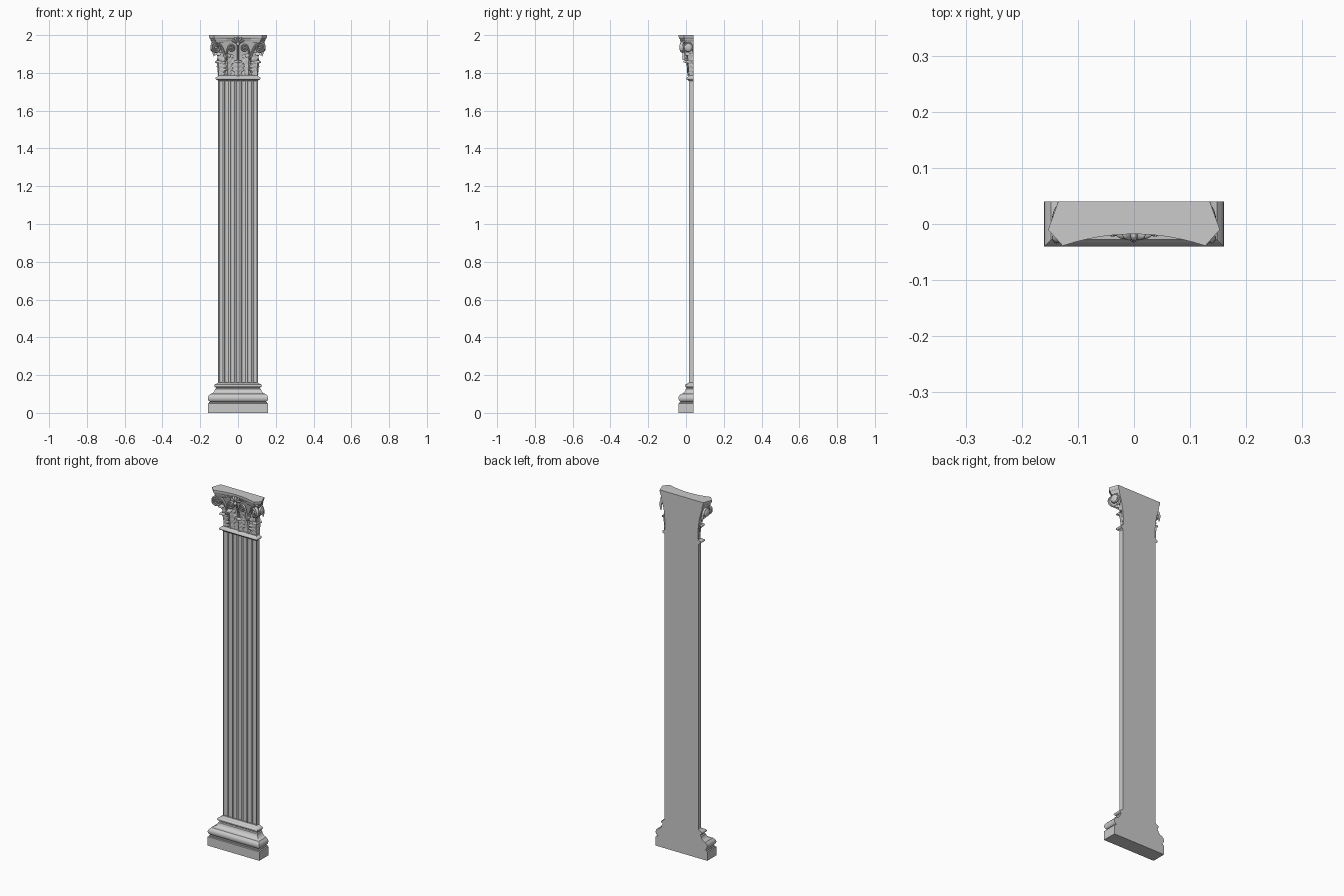
import bpy, bmesh
from math import sin, cos, pi, radians, exp
from mathutils import Vector, Matrix

if "Cube" in bpy.data.objects:
    bpy.data.objects.remove(bpy.data.objects["Cube"])

BACK, W, FRONT = 0.04, 0.105, 0.015   # wall plane, shaft half width, shaft face


def finish(bm, name, mirror=False):
    """Trim at the wall plane, optionally mirror in x, and make an object."""
    bmesh.ops.recalc_face_normals(bm, faces=bm.faces)
    cut = bmesh.ops.bisect_plane(bm, geom=bm.verts[:] + bm.edges[:] + bm.faces[:],
                                 plane_co=(0, BACK, 0), plane_no=(0, 1, 0), clear_outer=True)
    edges = [e for e in cut["geom_cut"] if isinstance(e, bmesh.types.BMEdge) and e.is_boundary]
    if edges:
        bmesh.ops.holes_fill(bm, edges=edges)
    if mirror:
        dup = bmesh.ops.duplicate(bm, geom=bm.verts[:] + bm.edges[:] + bm.faces[:])["geom"]
        for v in dup:
            if isinstance(v, bmesh.types.BMVert):
                v.co.x *= -1
        bmesh.ops.reverse_faces(bm, faces=[f for f in dup if isinstance(f, bmesh.types.BMFace)])
    me = bpy.data.meshes.new(name)
    bm.to_mesh(me)
    bm.free()
    ob = bpy.data.objects.new(name, me)
    bpy.context.collection.objects.link(ob)
    return ob


def loft(bm, rings):
    """Skin closed rings of points and cap both ends."""
    vs = [[bm.verts.new(p) for p in r] for r in rings]
    n = len(vs[0])
    for a, b in zip(vs, vs[1:]):
        for i in range(n):
            bm.faces.new((a[i], a[(i + 1) % n], b[(i + 1) % n], b[i]))
    bm.faces.new(vs[0][::-1])
    bm.faces.new(vs[-1])


def moulding(name, profile):
    """Profile of (offset from shaft, z) run round the three open sides."""
    bm = bmesh.new()
    loft(bm, [[(-W - o, BACK, z), (-W - o, FRONT - o, z), (W + o, FRONT - o, z), (W + o, BACK, z)]
              for o, z in profile])
    return finish(bm, name)


def arc(co, cz, ro, rz, a0, a1, n=8):
    return [(co + ro * cos(radians(a0 + (a1 - a0) * i / n)),
             cz + rz * sin(radians(a0 + (a1 - a0) * i / n))) for i in range(n + 1)]


def tube(bm, pts, radii, side, flat=1.0, n=10):
    """Tapered tube; side is the fixed normal of the plane the path lies in."""
    rings = []
    for i, p in enumerate(pts):
        t = (pts[min(i + 1, len(pts) - 1)] - pts[max(i - 1, 0)]).normalized()
        u = side.cross(t).normalized()
        rings.append([p + u * radii[i] * cos(2 * pi * k / n) + side * radii[i] * flat * sin(2 * pi * k / n)
                      for k in range(n)])
    loft(bm, rings)


def ball(bm, loc, size, rot=Matrix()):
    bmesh.ops.create_uvsphere(bm, u_segments=14, v_segments=8, radius=1,
                              matrix=Matrix.Translation(loc) @ rot @ Matrix.Diagonal((*size, 1)))


def scroll(bm, centre, yaw, R, start, thick, turns=2.1):
    """Stalk rising from start=(along, up) into a spiral round the centre."""
    a = radians(yaw)
    d, side = Vector((cos(a), sin(a), 0)), Vector((sin(a), -cos(a), 0))
    s0, c, e = Vector(start), Vector((-R * 1.1, R)), Vector((0, R))
    flat = [s0 * (1 - t) ** 2 + c * 2 * t * (1 - t) + e * t * t for t in [i / 12 for i in range(12)]]
    n = 52
    for i in range(n + 1):
        th, r = pi / 2 - 2 * pi * turns * i / n, R * (1 - 0.82 * i / n)
        flat.append(Vector((r * cos(th), r * sin(th))))
    m = len(flat)
    pts = [centre + d * p.x + Vector((0, 0, p.y)) + side * 0.010 * max(0, i - 12) / n
           for i, p in enumerate(flat)]
    tube(bm, pts, [thick * (1 - 0.5 * i / m) for i in range(m)], side, 1.5)
    ball(bm, centre + side * 0.006, (R * 0.25, R * 0.25, R * 0.25))
    # dished disc behind the spiral
    ball(bm, centre - side * 0.004, (R * 0.9, 0.008, R * 0.9), Matrix.Rotation(a, 4, 'Z'))


def leaf(bm, base, yaw, half, height, out, wrap=0.012):
    """Lobed acanthus leaf with a raised rib and a curled-over tip."""
    a = radians(yaw)
    right, fwd = Vector((cos(a), sin(a), 0)), Vector((sin(a), -cos(a), 0))
    nu, nv = 16, 36
    grid = []
    for j in range(nv + 1):
        v = j / nv
        if v < 0.75:
            o, z = 0.35 * (v / 0.75) ** 2, v / 0.75 * 0.9
        else:
            th = (v - 0.75) / 0.25 * pi * 0.95
            o, z = 0.35 + 0.325 * (1 - cos(th)), 0.9 + 0.1 * sin(th) - 0.04 * (1 - cos(th))
        lobe = 0.72 + 0.28 * abs(sin(v * pi * 4.5 + 0.6))
        w = half * (0.62 + 0.5 * sin(min(v, 0.85) * pi * 0.9)) * lobe * (1 - 0.55 * max(0, v - 0.65) / 0.35)
        row = []
        for i in range(nu + 1):
            u = 2 * i / nu - 1
            relief = 0.005 * exp(-(u * 6) ** 2) + 0.0025 * cos(9 * abs(u) - v * 28) * abs(u)
            p = base + right * (u * w) + fwd * (o * out - wrap * u * u + relief + 0.004)
            # lobes droop outward at the edges
            row.append(bm.verts.new(p + Vector((0, 0, z * height + 0.12 * height * abs(u) * (0.5 - v)))))
        grid.append(row)
    faces = [bm.faces.new((grid[j][i], grid[j][i + 1], grid[j + 1][i + 1], grid[j + 1][i]))
             for j in range(nv) for i in range(nu)]
    bmesh.ops.solidify(bm, geom=faces, thickness=0.005)


# Base: plinth, large torus, sweeping scotia, upper bead
moulding("base", [(0.055, 0), (0.055, 0.05), (0.049, 0.052), (0.049, 0.057)]
         + arc(0.035, 0.078, 0.02, 0.021, -80, 60)
         + arc(0.045, 0.128, 0.028, 0.028, 265, 185)
         + [(0.012, 0.129), (0.012, 0.133)]
         + arc(0.010, 0.144, 0.011, 0.009, -80, 80) + [(0.003, 0.157), (0, 0.162)])

# Fluted shaft
pts, flutes = [(-W, BACK), (-W, FRONT)], 7
pitch = 2 * W / flutes
for k in range(flutes):
    cx = -W + pitch * (k + 0.5)
    for i in range(11):
        t = pi * i / 10
        pts.append((cx - pitch * 0.36 * cos(t), FRONT + 0.010 * sin(t)))
pts += [(W, FRONT), (W, BACK)]
bm = bmesh.new()
loft(bm, [[(x, y, z) for x, y in pts] for z in (0.155, 1.77)])
finish(bm, "fluted_shaft")

# Neck ring and bell of the capital
moulding("neck_ring", [(0, 1.757), (0.004, 1.762)] + arc(0.004, 1.771, 0.010, 0.008, -80, 80)
         + [(0.003, 1.781), (0.0, 1.785)])
moulding("capital_bell", [(-0.003, 1.775), (-0.003, 1.83), (0.001, 1.87), (0.008, 1.91),
                          (0.018, 1.945), (0.024, 1.968)])

# Abacus with hollow front and splayed corners
def abacus_ring(z, inset):
    k = 1 - inset / 0.15
    ring = [(-0.135 * k, BACK, z), (-0.153 * k, -0.010 + inset * 0.4, z)]
    for i in range(25):
        u = 2 * i / 24 - 1
        ring.append((0.127 * k * u, -0.018 - 0.021 * u * u + inset, z))
    return ring + [(0.153 * k, -0.010 + inset * 0.4, z), (0.135 * k, BACK, z)]

bm = bmesh.new()
loft(bm, [abacus_ring(z, i) for z, i in [(1.962, 0.012), (1.970, 0.010), (1.975, 0.006), (1.979, 0.006),
                                         (1.982, 0.003), (1.987, 0.001), (1.992, 0), (2.0, 0)]])
finish(bm, "abacus")

# Acanthus leaves: lower row, then taller row behind
bm = bmesh.new()
leaf(bm, Vector((0, 0.016, 1.783)), 0, 0.040, 0.088, 0.022)
finish(bm, "centre_leaf")
bm = bmesh.new()
leaf(bm, Vector((0.094, 0.022, 1.783)), 42, 0.034, 0.085, 0.024, 0.018)
leaf(bm, Vector((0.100, 0.042, 1.783)), 90, 0.026, 0.085, 0.016)
finish(bm, "corner_leaves", True)
bm = bmesh.new()
leaf(bm, Vector((0.054, 0.018, 1.785)), 8, 0.034, 0.122, 0.030)
leaf(bm, Vector((0.092, 0.020, 1.80)), 45, 0.030, 0.115, 0.030, 0.016)
finish(bm, "upper_leaves", True)

# Corner scrolls on the front and the sides, and small inner scrolls
bm = bmesh.new()
scroll(bm, Vector((0.117, -0.016, 1.934)), -22, 0.028, (-0.060, -0.070), 0.0065)
scroll(bm, Vector((0.134, 0.012, 1.934)), -80, 0.024, (-0.035, -0.060), 0.005)
finish(bm, "corner_scrolls", True)
bm = bmesh.new()
scroll(bm, Vector((-0.036, -0.010, 1.931)), 4, 0.019, (-0.028, -0.062), 0.0045, 1.8)
finish(bm, "inner_scrolls", True)

# Central palmette with stem
bm = bmesh.new()
for k in range(-2, 3):
    a = radians(32 * k)
    ball(bm, Vector((0.019 * sin(a), -0.021 + 0.002 * abs(k), 1.957 + 0.019 * cos(a))),
         (0.0065, 0.010, 0.017), Matrix.Rotation(a, 4, 'Y'))
ball(bm, Vector((0, -0.024, 1.953)), (0.009, 0.009, 0.010))
stem = [Vector((0, 0.008 - 0.028 * (i / 8) ** 1.5, 1.86 + 0.092 * i / 8)) for i in range(9)]
tube(bm, stem, [0.007 - 0.003 * i / 8 for i in range(9)], Vector((1, 0, 0)))
finish(bm, "palmette")

# Smooth shading with sharp arrises kept
for ob in bpy.context.scene.objects:
    ob.select_set(True)
    bpy.context.view_layer.objects.active = ob
bpy.ops.object.shade_smooth_by_angle(angle=radians(35))
